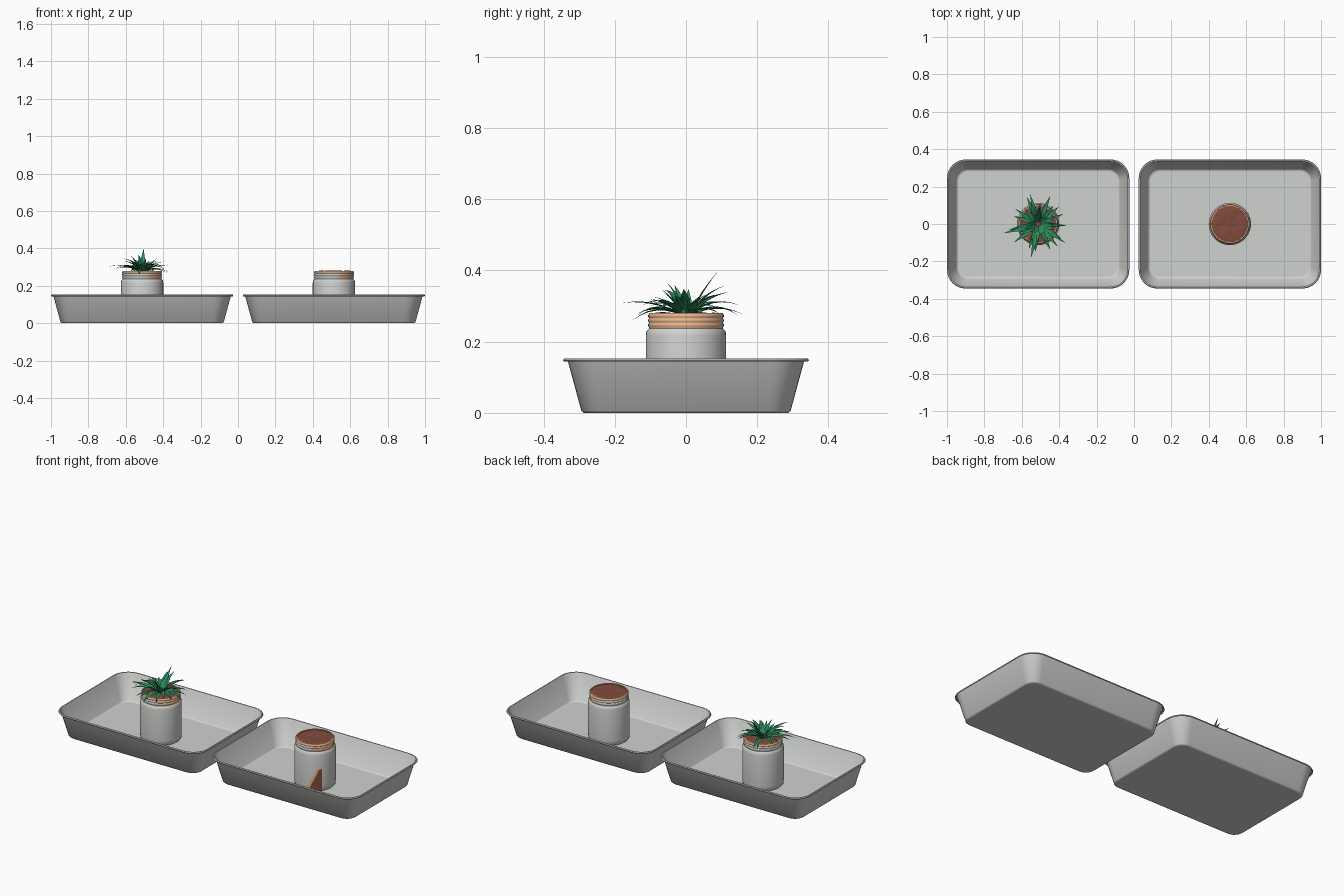
import bpy, bmesh, math, random
from mathutils import Vector, noise

old = bpy.data.objects.get("Cube")
if old:
    bpy.data.objects.remove(old, do_unlink=True)
random.seed(7)


def material(name, rgb):
    m = bpy.data.materials.new(name)
    m.use_nodes = True
    m.diffuse_color = (*rgb, 1)
    m.node_tree.nodes["Principled BSDF"].inputs["Base Color"].default_value = (*rgb, 1)
    return m


light_grey = material("light grey", (0.63, 0.645, 0.62))
tan = material("tan", (0.8, 0.46, 0.27))
soil_brown = material("soil brown", (0.22, 0.07, 0.045))
leaf_green = material("leaf green", (0.027, 0.26, 0.11))


def finish(name, bm, mats, angle=40, recalc=False):
    if recalc:
        bmesh.ops.recalc_face_normals(bm, faces=bm.faces)
    mesh = bpy.data.meshes.new(name)
    bm.to_mesh(mesh)
    bm.free()
    for m in mats:
        mesh.materials.append(m)
    ob = bpy.data.objects.new(name, mesh)
    bpy.context.collection.objects.link(ob)
    bpy.ops.object.select_all(action='DESELECT')
    ob.select_set(True)
    bpy.context.view_layer.objects.active = ob
    bpy.ops.object.shade_smooth_by_angle(angle=math.radians(angle))


def bridge(bm, a, b):
    n = len(a)
    for i in range(n):
        j = (i + 1) % n
        bm.faces.new((a[i], a[j], b[j], b[i]))


def rounded_rect(bm, cx, inset, radius, z, steps=8):
    # One horizontal rounded rectangle, inset from the tray's outer edge
    hx, hy = 0.4875 - inset - radius, 0.345 - inset - radius
    ring = []
    for q, (sx, sy) in enumerate(((1, 1), (-1, 1), (-1, -1), (1, -1))):
        for k in range(steps + 1):
            a = (q + k / steps) * math.pi / 2
            ring.append(bm.verts.new((cx + sx * hx + radius * math.cos(a),
                                      sy * hy + radius * math.sin(a), z)))
    return ring


def tray(name, cx):
    # Single sheet facing up: rolled lip, sloping wall, floor (inset, radius, height)
    profile = [(0.003, 0.098, 0.144), (0, 0.1, 0.148), (0.003, 0.098, 0.153),
               (0.009, 0.093, 0.153), (0.013, 0.09, 0.146),
               (0.051, 0.06, 0.006), (0.058, 0.055, 0), (0.066, 0.05, 0)]
    bm = bmesh.new()
    rings = [rounded_rect(bm, cx, *p) for p in profile]
    for a, b in zip(rings, rings[1:]):
        bridge(bm, a, b)
    bm.faces.new(rings[-1])
    finish(name, bm, [light_grey], 50)


def pot(name, cx):
    # Jar body, shoulder, three thread ridges and open mouth
    profile = [(0.104, 0), (0.112, 0.01), (0.113, 0.03), (0.113, 0.218),
               (0.111, 0.229), (0.104, 0.237)]
    for z in (0.241, 0.254, 0.267):
        profile += [(0.104, z), (0.1065, z + 0.003), (0.1065, z + 0.008), (0.104, z + 0.011)]
    profile += [(0.102, 0.28), (0.097, 0.28), (0.096, 0.262)]
    bm = bmesh.new()
    n = 40
    rings = [[bm.verts.new((cx + r * math.cos(i * math.tau / n), r * math.sin(i * math.tau / n), z))
              for i in range(n)] for r, z in profile]
    for a, b in zip(rings, rings[1:]):
        bridge(bm, a, b)
    bm.faces.new(rings[0])
    bm.faces.new(rings[-1])
    for f in bm.faces:
        c = f.calc_center_median()
        if c.z > 0.265 or (c.z > 0.238 and c.x > cx + 0.035):
            f.material_index = 1
    finish(name, bm, [light_grey, tan], recalc=True)


def soil(name, cx):
    # Lumpy disc filling the mouth
    bm = bmesh.new()
    n, rows = 32, 7
    rings = []
    for k in range(rows, 0, -1):
        r = 0.099 * k / rows
        ring = []
        for i in range(n):
            a = i * math.tau / n
            x, y = r * math.cos(a), r * math.sin(a)
            bump = noise.noise(Vector((x * 30 + cx, y * 30, 0))) * 0.006
            ring.append(bm.verts.new((cx + x, y, 0.279 + (bump if k < rows else -0.003))))
        rings.append(ring)
    for a, b in zip(rings, rings[1:]):
        bridge(bm, a, b)
    bm.faces.new(rings[-1])
    finish(name, bm, [soil_brown], 60)


def stain(name, cx, start, end, height, radius, mat):
    # Thin curved plate on the jar wall with a slanted upper edge
    bm = bmesh.new()
    n = 8
    low, high = [], []
    for i in range(n + 1):
        t = i / n
        a = math.radians(start + (end - start) * t)
        x, y = cx + radius * math.cos(a), radius * math.sin(a)
        low.append(bm.verts.new((x, y, 0.006)))
        high.append(bm.verts.new((x, y, 0.01 + height * min(1, t * 1.25))))
    for i in range(n):
        bm.faces.new((low[i], low[i + 1], high[i + 1], high[i]))
    finish(name, bm, [mat])


def leaf(bm, cx, azimuth, rise, length, width, droop):
    # Tapered strap with a folded midrib, arching outwards
    out = Vector((math.cos(azimuth), math.sin(azimuth), 0))
    side = Vector((-out.y, out.x, 0))
    p = Vector((cx, 0, 0.272)) + out * 0.012
    steps = 6
    rows = []
    for k in range(steps + 1):
        t = k / steps
        angle = rise - droop * t
        along = out * math.cos(angle) + Vector((0, 0, math.sin(angle)))
        normal = Vector((0, 0, math.cos(angle))) - out * math.sin(angle)
        w = width * (0.6 + 0.8 * t) if t < 0.5 else width * 2 * (1 - t)
        w = max(w, 0.0005)
        rows.append([bm.verts.new(p + side * w + normal * w * 0.3),
                     bm.verts.new(p),
                     bm.verts.new(p - side * w + normal * w * 0.3)])
        p = p + along * length / steps
    for a, b in zip(rows, rows[1:]):
        for i in range(2):
            bm.faces.new((a[i + 1], b[i + 1], b[i], a[i]))


def plant(name, cx):
    # Outer, middle and inner whorls: count, rise, length, droop
    bm = bmesh.new()
    for count, rise, length, droop in ((15, 0.6, 0.155, 1.15), (13, 0.85, 0.135, 0.8),
                                       (9, 1.15, 0.105, 0.45)):
        for i in range(count):
            azimuth = (i + random.uniform(-0.4, 0.4)) * math.tau / count
            leaf(bm, cx, azimuth, rise + random.uniform(-0.2, 0.2),
                 length * random.uniform(0.72, 1.05), random.uniform(0.011, 0.015),
                 droop * random.uniform(0.7, 1.3))
    # A few long stray leaves
    for degrees, rise, length, droop in ((258, 0.5, 0.18, 0.7), (195, 0.5, 0.185, 0.8),
                                         (85, 1.1, 0.148, 0.2), (325, 0.5, 0.17, 0.7)):
        leaf(bm, cx, math.radians(degrees), rise, length, 0.012, droop)
    finish(name, bm, [leaf_green], 30)


for label, x in (("right", -0.5125), ("left", 0.5125)):
    tray(label + "_tray", x)
    pot(label + "_pot", x)
    soil(label + "_soil", x)

plant("spiky_plant", -0.5125)
stain("tan_stain", 0.5125, -84, -40, 0.13, 0.1142, tan)
stain("brown_stain", 0.5125, -74, -36, 0.125, 0.1152, soil_brown)
